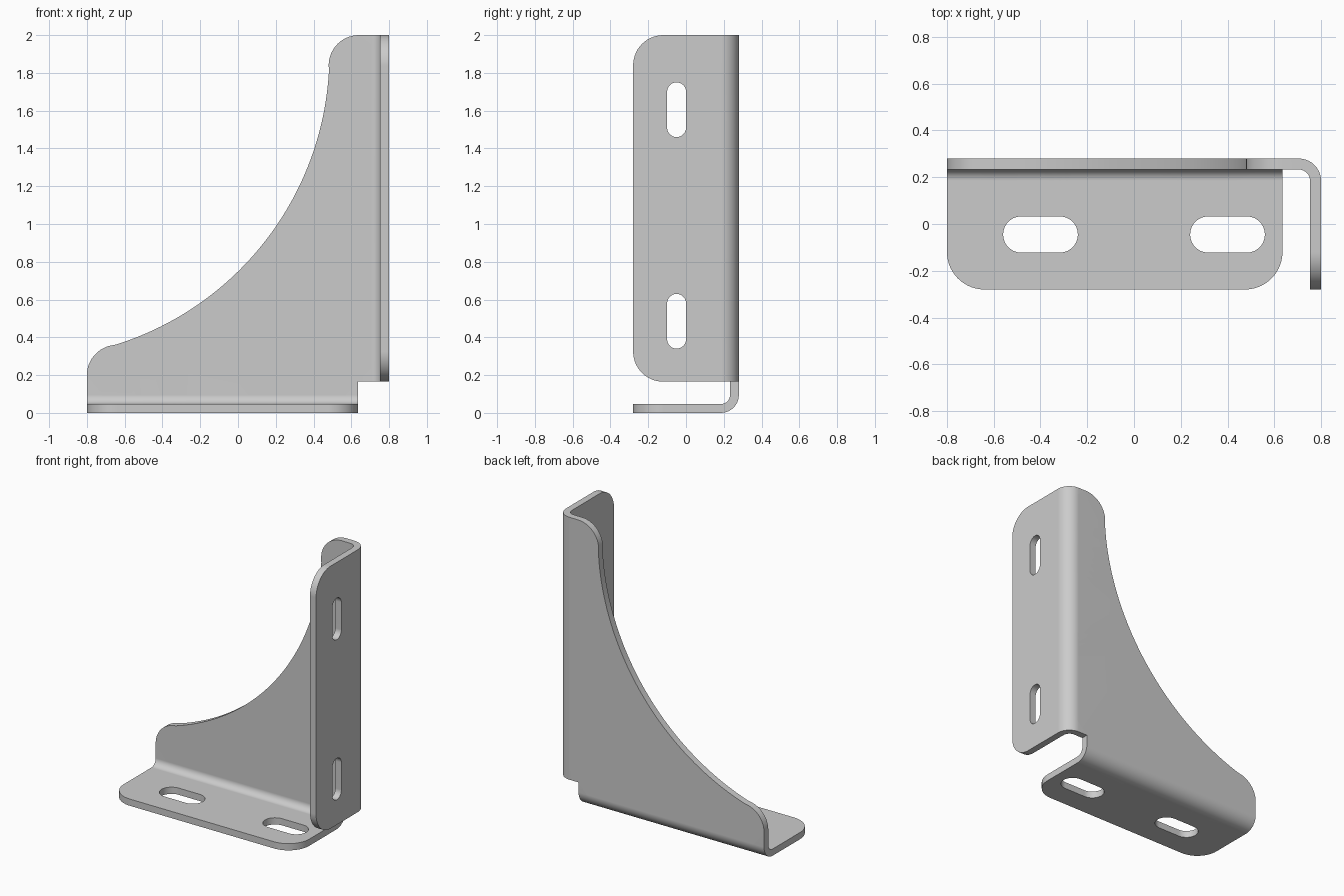
import bpy, bmesh
from math import sin, cos, pi, radians, atan2, degrees

if "Cube" in bpy.data.objects:
    bpy.data.objects.remove(bpy.data.objects["Cube"])

T = 0.047            # sheet thickness
RO = 0.095           # outer bend radius
L = RO * pi / 2      # bend length along outer skin
XB, ZB, YB = 0.8 - RO, RO, 0.28   # bend starts and back face
E = L + 0.56 - RO    # bend plus flange length
U, V = XB + E, ZB - E             # ends of the unfolded flanges
R = 0.16             # corner radius
BIG = (-1.128, 1.9)  # centre of the concave edge
SEG = 10             # bend segments


def arc(c, r, a, b, n=14):
    return [(c[0] + r * cos(radians(a + (b - a) * i / n)),
             c[1] + r * sin(radians(a + (b - a) * i / n))) for i in range(n + 1)]


def slot(cx, cy, r, hx, hy):
    if hx:
        return arc((cx + hx, cy), r, -90, 90) + arc((cx - hx, cy), r, 90, 270)
    return arc((cx, cy + hy), r, 0, 180) + arc((cx, cy - hy), r, 180, 360)


def bend(s, d):
    """Distance past the bend start and depth -> (forward, inward)."""
    if s < L:
        return (RO - d) * sin(s / RO), RO - (RO - d) * cos(s / RO)
    return RO - d, RO + s - L


# Unfolded sheet outline with fillets and the concave edge
top_c, low_c = (0.64, 2 - R), (-0.64, 0.2)
a_top = degrees(atan2(top_c[1] - BIG[1], top_c[0] - BIG[0]))
a_low = degrees(atan2(low_c[1] - BIG[1], low_c[0] - BIG[0]))
outline = (arc((-0.8 + R, V + R), R, 180, 270)
           + arc((0.635 - R, V + R), R, 270, 360)
           + [(0.635, 0.165)]
           + arc((U - R, 0.165 + R), R, 270, 360)
           + arc((U - R, 2 - R), R, 0, 90)
           + arc(top_c, R, 90, 180 + a_top)
           + arc(BIG, 1.612, a_top, a_low, 48)[1:-1]
           + arc(low_c, R, 180 + a_low, 180))

# Slots in the upright flange and the foot flange
loops = [outline]
for z in (0.485, 1.605):
    loops.append(slot(XB + L + 0.235, z, 0.05, 0, 0.095))
for x in (-0.4, 0.4):
    loops.append(slot(x, ZB - L - 0.23, 0.0775, 0.0825, 0))

# Flat sheet
bm = bmesh.new()
edges = []
for pts in loops:
    vs = [bm.verts.new((x, y, 0)) for x, y in pts]
    edges += [bm.edges.new((vs[i - 1], vs[i])) for i in range(len(vs))]
bmesh.ops.triangle_fill(bm, edges=edges, use_beauty=True, normal=(0, 0, 1))
ext = bmesh.ops.extrude_face_region(bm, geom=bm.faces[:])
for v in ext["geom"]:
    if isinstance(v, bmesh.types.BMVert):
        v.co.z = T

# Cut lines across both bends
for i in range(SEG + 1):
    s = L * i / SEG
    for co, no in (((XB + s, 0, 0), (1, 0, 0)), ((0, ZB - s, 0), (0, 1, 0))):
        bmesh.ops.bisect_plane(bm, geom=bm.verts[:] + bm.edges[:] + bm.faces[:],
                               dist=1e-5, plane_co=co, plane_no=no)

# Fold the sheet
for v in bm.verts:
    u, w, d = v.co
    if u > XB:
        a, h = bend(u - XB, d)
        v.co = (XB + a, YB - h, w)
    elif w < ZB:
        a, h = bend(ZB - w, d)
        v.co = (u, YB - h, ZB - a)
    else:
        v.co = (u, YB - d, w)
bmesh.ops.remove_doubles(bm, verts=bm.verts[:], dist=1e-5)
bmesh.ops.recalc_face_normals(bm, faces=bm.faces[:])

mesh = bpy.data.meshes.new("folded_bracket")
bm.to_mesh(mesh)
bm.free()
obj = bpy.data.objects.new("folded_bracket", mesh)
bpy.context.collection.objects.link(obj)
bpy.context.view_layer.objects.active = obj
obj.select_set(True)
bpy.ops.object.shade_smooth_by_angle(angle=radians(30))
mod = obj.modifiers.new("flat_face_normals", 'WEIGHTED_NORMAL')
mod.keep_sharp = True
